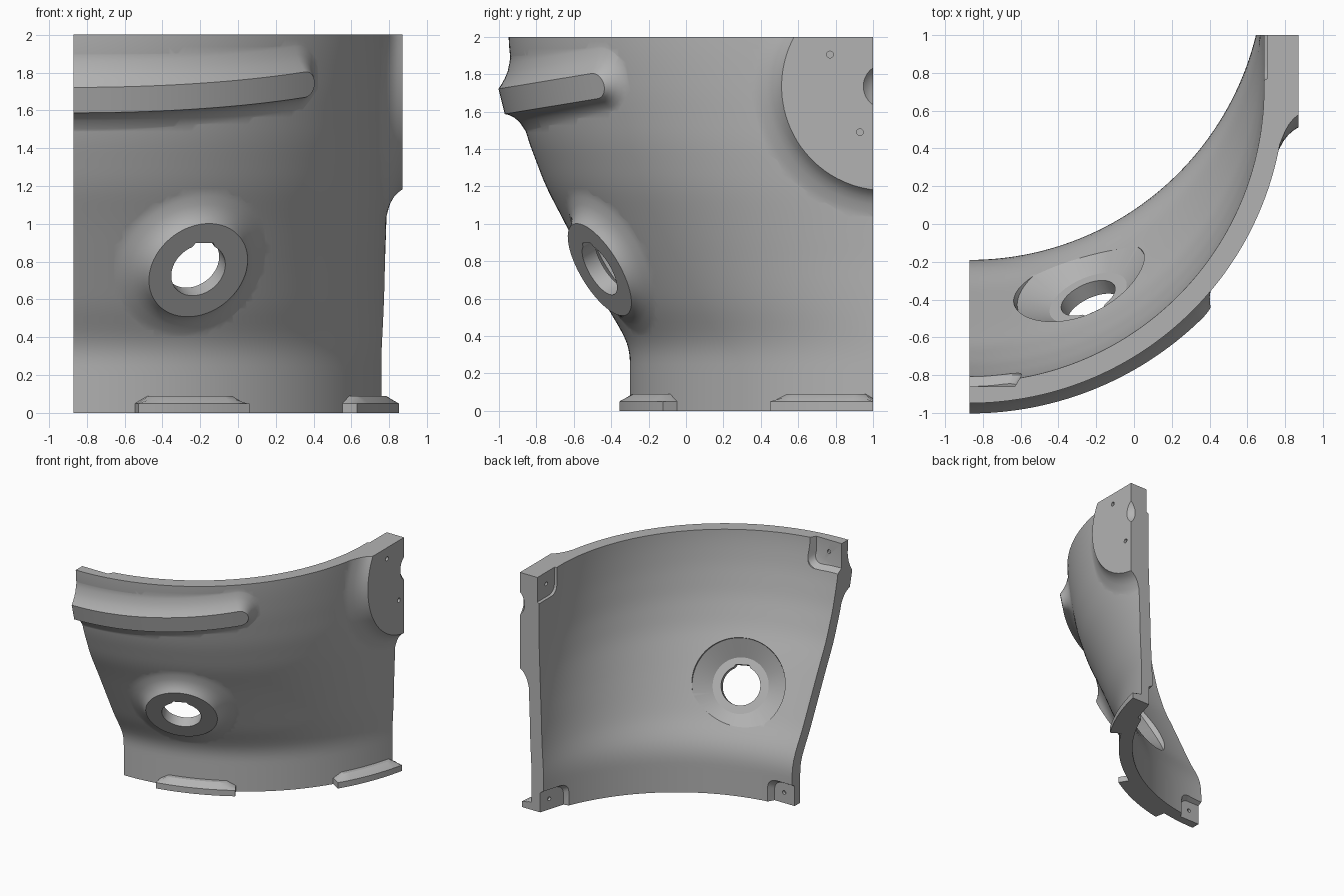
import bpy, bmesh
from math import sin, cos, pi, hypot
from mathutils import Vector, Matrix

if "Cube" in bpy.data.objects:
    bpy.data.objects.remove(bpy.data.objects["Cube"])

AXIS_X, THICK = -0.87, 0.11
# front line and arc radius of the outer wall against height
FRONT = [(-1, -.30), (.33, -.30), (.42, -.34), (.55, -.42), (1, -.645), (1.2, -.75),
         (1.45, -.845), (1.7, -.91), (1.88, -.94), (2, -.95), (4, -.95)]
RADII = [(-1, 1.67), (.35, 1.67), (.55, 1.657), (.8, 1.65), (1, 1.654), (1.4, 1.668), (4, 1.67)]

grey = bpy.data.materials.new("warm grey")
grey.use_nodes = True
grey.diffuse_color = (.45, .45, .45, 1)
grey.node_tree.nodes["Principled BSDF"].inputs["Base Color"].default_value = (.45, .45, .45, 1)


def lookup(table, z):
    for (z0, y0), (z1, y1) in zip(table, table[1:]):
        if z0 <= z <= z1:
            return y0 + (y1 - y0) * (z - z0) / (z1 - z0)


def smooth(table, z):
    return sum(lookup(table, z + k * .02) for k in range(-3, 4)) / 7


def radius(z):
    return smooth(RADII, z)


def centre_y(z):
    return radius(z) + smooth(FRONT, z)


def on_arc(phi, lift, z):
    r = radius(z) + lift
    return Vector((AXIS_X + r * sin(phi), centre_y(z) - r * cos(phi), z))


def outside(x, y, z):
    # horizontal distance from the outer wall
    return hypot(x - AXIS_X, min(0, y - centre_y(z))) - radius(z)


def drop(point, normal):
    # slide a point along the normal onto the outer wall
    p = point.copy()
    for _ in range(25):
        p -= normal * outside(*p)
    return p


def loft(name, rings):
    # closed solid through even-sized loops, capped with quad strips
    bm = bmesh.new()
    loops = [[bm.verts.new(p) for p in ring] for ring in rings]
    n = len(loops[0])
    for a, b in zip(loops, loops[1:]):
        for i in range(n):
            j = (i + 1) % n
            bm.faces.new((a[i], a[j], b[j], b[i]))
    for cap in (loops[0], loops[-1]):
        for i in range(n // 2 - 1):
            bm.faces.new((cap[i], cap[i + 1], cap[n - 2 - i], cap[n - 1 - i]))
    bmesh.ops.recalc_face_normals(bm, faces=bm.faces)
    mesh = bpy.data.meshes.new(name)
    bm.to_mesh(mesh)
    bm.free()
    mesh.materials.append(grey)
    obj = bpy.data.objects.new(name, mesh)
    bpy.context.collection.objects.link(obj)
    return obj


def circle(r, sides):
    angles = [2 * pi * (i + .5) / sides for i in range(sides)]
    return [(r * cos(a), r * sin(a)) for a in angles]


def lathe(name, matrix, profile, sides=64):
    # rings of (radius, distance along local z)
    return loft(name, [[matrix @ Vector((x, y, d)) for x, y in circle(r, sides)] for r, d in profile])


def frame(origin, normal):
    # local z along the normal, local y as upright as possible
    n = Vector(normal).normalized()
    side = Vector((0, 0, 1)).cross(n).normalized()
    m = Matrix((side, n.cross(side), n)).transposed().to_4x4()
    m.translation = origin
    return m


def combine(target, other, operation):
    mod = target.modifiers.new("combine", 'BOOLEAN')
    mod.operation, mod.solver, mod.object = operation, 'EXACT', other
    bpy.context.view_layer.objects.active = target
    bpy.ops.object.modifier_apply(modifier=mod.name)
    bpy.data.objects.remove(other)


# curved wall of even thickness, oversize so that it can be trimmed square
def wall_ring(z):
    phis = [-.25 + (pi / 2 + .25) * i / 72 for i in range(73)]
    outer = [on_arc(p, 0, z) for p in phis]
    outer.append(Vector((outer[-1].x, 1.6, z)))
    inner = []
    for phi, p in zip(phis + [pi / 2], outer):
        rise = (outside(p.x, p.y, z + .03) - outside(p.x, p.y, z - .03)) / .06
        inner.append(p - Vector((sin(phi), -cos(phi), rise)).normalized() * THICK)
    return outer + inner[::-1]


panel = loft("curved_panel", [wall_ring(-.2 + 2.4 * i / 64) for i in range(65)])


# corner mounting pockets on the inside: drafted walls, round corners, a screw hole
def pocket(x, y, phi, half, z0, z1, screw_side, screw_z):
    out, along = Vector((sin(phi), -cos(phi), 0)), Vector((cos(phi), sin(phi), 0))
    floor = Vector((x, y, 0))

    def ring(grow, depth):
        w, h, r = half + grow, (z1 - z0) / 2 + grow, .07
        points = []
        for i in range(24):
            a = pi / 2 * (i // 6 + (i % 6) / 5)
            u = (w - r) * (1 if i // 6 in (0, 3) else -1) + r * cos(a)
            v = (h - r) * (1 if i // 6 in (0, 1) else -1) + r * sin(a)
            points.append(floor + along * u + Vector((0, 0, (z0 + z1) / 2 + v)) - out * depth)
        return points

    combine(panel, loft("pocket_cutter", [ring(0, 0), ring(.035, .06), ring(.04, .3)]), 'DIFFERENCE')
    spot = floor + along * screw_side + Vector((0, 0, screw_z))
    combine(panel, lathe("screw_cutter", frame(spot, out), ((.016, -.1), (.016, .025)), 16), 'DIFFERENCE')


pocket(AXIS_X, -.86, 0, .24, 1.79, 2.3, .12, 1.9)
pocket(AXIS_X, -.225, 0, .19, -.3, .17, .1, .09)
pocket(.705, 1, pi / 2, .23, 1.79, 2.3, -.12, 1.9)
low_side = on_arc(1.28, -.08, 0)
pocket(low_side.x, low_side.y, 1.28, .14, -.3, .17, 0, .09)

# tilted bumper rail with a flared base and a round end
RAIL_END, RAIL_Z, RAIL_TILT = 1.31, 1.652, .165


def rail_ring(h, d, shift):
    flat = [(-.4 + (RAIL_END + .4) * i / 40, h) for i in range(40)]
    tip = [(RAIL_END + h * sin(a), h * cos(a)) for a in (pi * i / 23 for i in range(24))]
    points = []
    for s, up in flat + tip + [(s, -up) for s, up in reversed(flat)]:
        p = on_arc(s / 1.7, d, RAIL_Z + up + shift)
        p.z += RAIL_TILT * (p.y + 1)
        points.append(p)
    return points


rail = loft("bumper_rail", [rail_ring(*r) for r in (
    (.07, .09, 0), (.085, .07, .006), (.11, .046, .012), (.14, .026, .015),
    (.185, .01, .012), (.25, -.005, .005), (.25, -.05, .005))])
combine(panel, rail, 'UNION')


# flat round discs that flare smoothly into the wall
def flared_disc(name, matrix, size, width, sides):
    n = matrix.col[2].to_3d()
    rings = []
    for t, rise, sink in ((0, 1, 0), (.1, .7, 0), (.25, .42, 0), (.45, .2, 0), (.7, .06, 0),
                          (1, 0, .006), (1, 0, .05)):
        flat = [matrix @ Vector((x, y, 0)) for x, y in circle(size + width * t, sides)]
        rings.append([p.lerp(drop(p, n), 1 - rise) - n * sink for p in flat])
    return loft(name, rings)


PAD = Vector((.87, 1.068, 1.735))
port = frame((-.21, -.462, .755), (.37, -.795, -.48))
combine(panel, flared_disc("side_pad", frame(PAD, (1, 0, 0)), .557, .17, 96), 'UNION')
combine(panel, flared_disc("port_boss", port, .281, .17, 72), 'UNION')


# stepped lugs along the bottom edge
def lug(name, start, end):
    section = ((-.05, -.05), (.09, -.05), (.09, .05), (.065, .072), (.035, .09), (-.05, .09))
    taper = .042
    steps = [(start, .05)]
    steps += [(start + taper + (end - start - 2 * taper) * i / 10, .09) for i in range(11)] + [(end, .05)]
    return loft(name, [[on_arc(p, d, min(z, top)) for d, z in section] for p, top in steps])


combine(panel, lug("front_lug", .196, .557), 'UNION')
combine(panel, lug("side_lug", 1.02, 1.365), 'UNION')

# inner dish, then the port hole with its flat-topped key notch
combine(panel, lathe("dish_cutter", port, ((.22, -.088), (.365, -.188), (.385, -.33))), 'DIFFERENCE')
outline = [(x, .163 if abs(x) < .06 and y > 0 else y) for x, y in circle(.154, 64)]
combine(panel, loft("port_cutter", [[port @ Vector((x, y, d)) for x, y in outline] for d in (.1, -.25)]),
        'DIFFERENCE')

# pad screw holes and central dimple
for y, z in ((.77, 1.905), (.93, 1.49)):
    combine(panel, lathe("screw_cutter", frame((PAD.x, y, z), (1, 0, 0)),
                         ((.018, .1), (.018, -.05)), 16), 'DIFFERENCE')
dimple = [(.15 * sin(a), .09 - .15 * cos(a)) for a in (pi / 2 * (i + .2) / 12 for i in range(12))]
combine(panel, lathe("dimple_cutter", frame(PAD, (1, 0, 0)), dimple), 'DIFFERENCE')

# trim square on all cut sides
trim = [[Vector((x, y, z)) for x, y in ((AXIS_X, -1.4), (1.3, -1.4), (1.3, 1), (AXIS_X, 1))] for z in (0, 2)]
combine(panel, loft("trim_box", trim), 'INTERSECT')

bpy.ops.object.select_all(action='DESELECT')
panel.select_set(True)
bpy.context.view_layer.objects.active = panel
bpy.ops.object.shade_smooth_by_angle(angle=.5)
